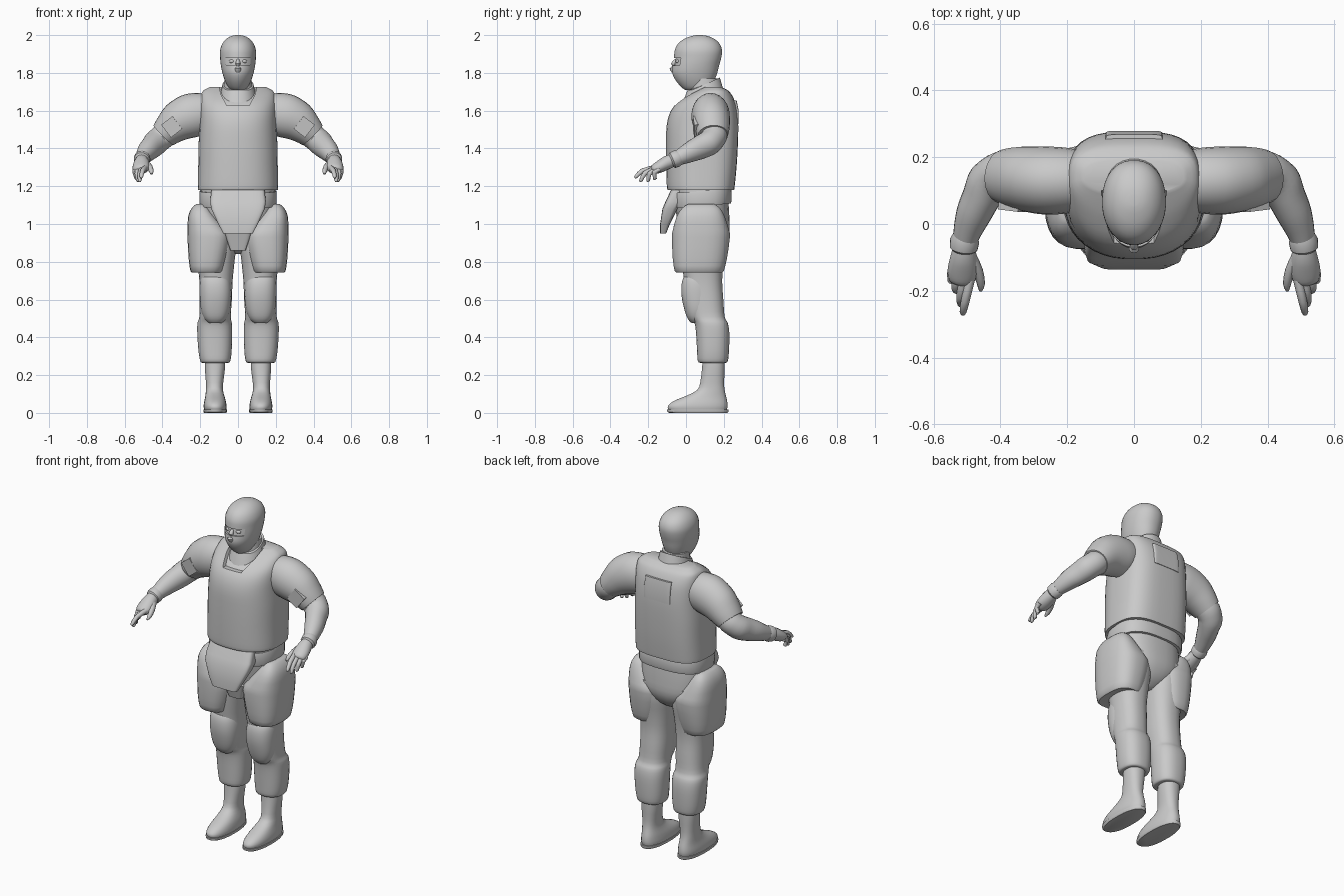
import bpy, bmesh, math
from mathutils import Vector

grey = bpy.data.materials.new("light_grey")
grey.diffuse_color = (0.59, 0.59, 0.59, 1)
N = 28


def finish(name, bm):
    bmesh.ops.recalc_face_normals(bm, faces=bm.faces)
    me = bpy.data.meshes.new(name)
    bm.to_mesh(me)
    bm.free()
    me.materials.append(grey)
    ob = bpy.data.objects.new(name, me)
    bpy.context.collection.objects.link(ob)
    return ob


def skin(rings, steps):
    """Join rings of points into a capped surface, with smooth in-between rings."""
    out = []
    last = len(rings) - 1
    for i in range(last):
        a, b, c, d = (rings[max(0, min(last, i + k))] for k in (-1, 0, 1, 2))
        for s in range(steps):
            t = s / steps
            out.append([q + ((r - p) * t + (p * 2 - q * 5 + r * 4 - w) * t * t
                        + (q * 3 - p - r * 3 + w) * t ** 3) * 0.5
                        for p, q, r, w in zip(a, b, c, d)])
    out.append(rings[-1])
    bm = bmesh.new()
    vs = [[bm.verts.new(p) for p in ring] for ring in out]
    n = len(vs[0])
    for r0, r1 in zip(vs, vs[1:]):
        for k in range(n):
            bm.faces.new((r0[k], r0[(k + 1) % n], r1[(k + 1) % n], r1[k]))
    bm.faces.new(vs[0])
    bm.faces.new(vs[-1])
    return bm


def stack(rows, front=2.2, back=2.2, side=1, steps=3, n=N):
    """Level rings, each row is z, x0, x1, y0, y1; front/back set the squareness."""
    rings = []
    for z, x0, x1, y0, y1 in rows:
        ring = []
        for k in range(n):
            a = 2 * math.pi * (k + 0.5) / n
            c, s = math.cos(a), math.sin(a)
            e = 2 / (front if s < 0 else back)
            x = (x0 + x1) / 2 + (x1 - x0) / 2 * math.copysign(abs(c) ** e, c)
            y = (y0 + y1) / 2 + (y1 - y0) / 2 * math.copysign(abs(s) ** e, s)
            ring.append(Vector((x * side, y, z)))
        rings.append(ring)
    return skin(rings, steps)


def tube(path, side=1, steps=3, n=16):
    """Rings along a path, each point is x, y, z, width radius, height radius."""
    pts = [Vector(p[:3]) for p in path]
    rings = []
    for i, p in enumerate(path):
        t = (pts[min(i + 1, len(pts) - 1)] - pts[max(i - 1, 0)]).normalized()
        u = t.cross(Vector((0, 0, 1))).normalized()
        v = u.cross(t)
        ring = []
        for k in range(n):
            a = 2 * math.pi * k / n
            q = pts[i] + u * math.cos(a) * p[3] + v * math.sin(a) * p[4]
            ring.append(Vector((q.x * side, q.y, q.z)))
        rings.append(ring)
    return skin(rings, steps)


def sym(rows):
    return [(z, -x, x, y0, y1) for z, x, y0, y1 in rows]


def ball(name, loc, size):
    bm = bmesh.new()
    bmesh.ops.create_uvsphere(bm, u_segments=16, v_segments=10, radius=1)
    for v in bm.verts:
        v.co = Vector(loc) + Vector(size) * v.co
    return finish(name, bm)


# Masked head with a sunken eye opening
bm = stack(sym([
    (1.71, .035, -.005, .10), (1.725, .052, -.025, .13), (1.76, .07, -.055, .15),
    (1.80, .083, -.073, .166), (1.84, .091, -.070, .176), (1.88, .095, -.064, .187),
    (1.92, .095, -.060, .191), (1.955, .083, -.042, .178), (1.98, .062, -.010, .15),
    (1.995, .036, .03, .115), (2.0, .012, .055, .085)]), front=2, n=36)
slit = [f for f in bm.faces if 1.84 < f.calc_center_median().z < 1.88
        and f.calc_center_median().y < -.02 and abs(f.calc_center_median().x) < .07]
bmesh.ops.inset_region(bm, faces=slit, thickness=.004, depth=0)
for v in {v for f in slit for v in f.verts}:
    v.co.y += .010
finish("masked_head", bm)
finish("nose_cover", tube([(0, -.05, 1.87, .007, .008), (0, -.068, 1.845, .012, .012),
                           (0, -.075, 1.825, .015, .012), (0, -.06, 1.80, .012, .01)], n=12))

# Neck and collar
finish("neck", stack(sym([(1.58, .085, .01, .19), (1.68, .078, .015, .18), (1.77, .072, .03, .168)])))
bm = stack(sym([(1.64, .105, -.02, .215), (1.69, .092, -.005, .195), (1.73, .082, .008, .18)]), steps=2)
for v in bm.verts:                        # collar rises toward the nape
    v.co.z += max(-.02, (v.co.y - .08) * .45) * (v.co.z - 1.62) / .11
finish("collar", bm)

# Shirt under the vest, then the vest with a cut neckline
torso = [(1.18, .212, -.098, .255), (1.20, .213, -.102, .258), (1.30, .211, -.105, .268),
         (1.42, .209, -.106, .275), (1.52, .204, -.103, .277), (1.59, .203, -.085, .272),
         (1.64, .202, -.050, .262), (1.68, .197, .005, .245), (1.705, .185, .05, .225),
         (1.725, .150, .09, .19)]
finish("shirt", stack(sym([(z - .006, x - .02, a + .022, b - .02) for z, x, a, b in torso]), 2.3, 3))
vest = finish("vest", stack(sym(torso), 2.3, 3.2, n=40))
bm = bmesh.new()
outline = [(-.11, 1.80), (-.092, 1.69), (-.06, 1.628), (.06, 1.628), (.092, 1.69), (.11, 1.80)]
a = [bm.verts.new((x, -.3, z)) for x, z in outline]
b = [bm.verts.new((x, .10, z)) for x, z in outline]
bm.faces.new(a)
bm.faces.new(b)
for k in range(6):
    bm.faces.new((a[k], a[(k + 1) % 6], b[(k + 1) % 6], b[k]))
cutter = finish("neckline_cutter", bm)
cutter.hide_render = True
mod = vest.modifiers.new("neckline", 'BOOLEAN')
mod.object = cutter
mod.operation = 'DIFFERENCE'
mod.solver = 'EXACT'
bpy.context.view_layer.objects.active = vest
bpy.ops.object.modifier_apply(modifier=mod.name)
bpy.data.objects.remove(cutter)
finish("back_patch", stack(sym([(1.53, .085, .24, .279), (1.60, .085, .24, .279),
                                (1.655, .085, .21, .268)]), 8, 8, steps=1))

# Waist, belt and pelvis
finish("pelvis", stack(sym([(.84, .03, .05, .13), (.88, .10, .0, .19), (.95, .175, -.03, .228),
                            (1.04, .195, -.05, .23), (1.12, .197, -.065, .225),
                            (1.2, .195, -.075, .22)]), 2.3, 2.5))
bm = stack(sym([(1.105, .203, -.075, .238), (1.12, .206, -.08, .242), (1.17, .206, -.083, .242),
                (1.185, .203, -.08, .238)]), 2.4, 2.8, steps=1)
for v in bm.verts:                        # belt dips toward the front
    v.co.z += (v.co.y - .2) * .08
finish("belt", bm)
finish("groin_guard", stack(sym([(.95, .078, -.137, -.105), (1.0, .105, -.137, -.085),
                                 (1.08, .142, -.125, -.045), (1.12, .148, -.108, -.02),
                                 (1.19, .14, -.075, .02)]), 5, 5, steps=1))
finish("crotch_flap", stack(sym([(.86, .04, -.035, .0), (.95, .07, -.06, .0)]), 5, 5, steps=1))

for s, tag in ((1, "left"), (-1, "right")):
    # Trouser leg with baggy cuff
    finish("trouser_leg_" + tag, stack([
        (.265, .05, .19, .075, .21), (.275, .04, .20, .062, .222), (.33, .033, .21, .058, .228),
        (.42, .03, .216, .053, .23), (.475, .032, .215, .045, .222), (.51, .038, .205, .025, .205),
        (.60, .032, .203, .0, .198), (.70, .028, .205, -.01, .192), (.80, .018, .215, -.025, .20),
        (.90, .008, .22, -.035, .215), (1.0, .015, .21, -.03, .215)], 2.4, 2.4, s))
    finish("knee_pad_" + tag, stack([
        (.475, .085, .155, .03, .10), (.50, .06, .18, .008, .12), (.55, .042, .197, -.010, .14),
        (.62, .034, .203, -.024, .15), (.68, .037, .203, -.024, .15), (.72, .05, .195, -.012, .14),
        (.745, .075, .17, .01, .12)], 2.4, 2, s))
    # Thigh armour wrapping the outer side
    finish("thigh_guard_" + tag, stack([
        (.745, .085, .24, -.045, .19), (.75, .075, .252, -.06, .20), (.82, .055, .262, -.071, .218),
        (.93, .034, .268, -.075, .233), (.97, .055, .268, -.07, .228), (1.04, .115, .264, -.05, .205),
        (1.085, .15, .245, -.02, .18), (1.105, .17, .222, .01, .15)], 2.7, 2.6, s, 2))
    # Boot with a thin sole
    finish("boot_" + tag, stack([
        (.012, .062, .178, -.09, .215), (.03, .060, .182, -.098, .22), (.05, .062, .181, -.085, .22),
        (.07, .066, .177, -.05, .217), (.09, .072, .173, .0, .212), (.12, .079, .17, .058, .205),
        (.16, .078, .17, .075, .202), (.24, .068, .176, .085, .205), (.29, .068, .176, .088, .205)],
        2.3, 2.3, s, 2))
    finish("sole_" + tag, stack([(0, .062, .18, -.09, .22), (.006, .058, .184, -.10, .225),
                                 (.018, .058, .184, -.102, .225)], 2.3, 2.3, s, 1))

    # Short sleeve and forearm
    finish("sleeve_" + tag, tube([
        (.14, .13, 1.60, .085, .09), (.20, .13, 1.585, .098, .112), (.26, .13, 1.57, .102, .117),
        (.32, .135, 1.54, .098, .106), (.365, .14, 1.50, .09, .087), (.395, .143, 1.47, .08, .074)],
        s, n=24))
    finish("forearm_" + tag, tube([
        (.35, .14, 1.505, .07, .07), (.40, .146, 1.462, .071, .068), (.434, .125, 1.432, .066, .067),
        (.457, .08, 1.408, .058, .064), (.480, .03, 1.385, .053, .056), (.498, -.02, 1.360, .043, .045),
        (.508, -.06, 1.342, .034, .036)], s, n=20))
    # Sleeve pocket, turned along the arm
    bm = bmesh.new()
    bmesh.ops.create_cube(bm, size=1)
    d, up = Vector((.79, .10, -.61)), Vector((.61, 0, .79))
    out = d.cross(up)
    if out.y > 0:
        out = -out
    for v in bm.verts:
        p = Vector((.35, .055, 1.515)) + d * v.co.x * .075 + up * v.co.y * .085 + out * v.co.z * .03
        v.co = (p.x * s, p.y, p.z)
    finish("sleeve_pocket_" + tag, bm)
    # Glove: cuff, palm, fingers and thumb
    finish("glove_cuff_" + tag, tube([(.504, -.035, 1.352, .038, .040), (.507, -.05, 1.346, .044, .045),
                                      (.510, -.072, 1.337, .042, .043), (.511, -.08, 1.334, .032, .034)],
                                     s, 1, 20))
    finish("palm_" + tag, tube([(.508, -.06, 1.342, .03, .034), (.510, -.10, 1.325, .040, .036),
                                (.513, -.14, 1.303, .045, .032), (.516, -.17, 1.288, .038, .025),
                                (.517, -.18, 1.284, .02, .015)], s))
    for k, (kx, ky, kz, tx, ty, tz) in enumerate((
            (.490, -.165, 1.298, .512, -.272, 1.245), (.510, -.165, 1.292, .520, -.246, 1.225),
            (.530, -.155, 1.288, .530, -.208, 1.225), (.545, -.140, 1.290, .538, -.172, 1.235))):
        mx, my, mz = (kx + tx) / 2 + .004, (ky + ty) / 2 - .012, (kz + tz) / 2 + .010
        finish(f"finger_{k + 1}_{tag}", tube([
            (kx, ky, kz, .014, .015), (mx, my, mz, .013, .013), (tx, ty + .008, tz + .006, .010, .010),
            (tx, ty, tz, .004, .004)], s, 2, 10))
    finish("thumb_" + tag, tube([(.490, -.10, 1.322, .02, .022), (.468, -.14, 1.300, .016, .018),
                                 (.458, -.18, 1.278, .012, .013), (.459, -.20, 1.265, .005, .005)],
                                s, 2, 10))
    # Eye inside the mask opening
    ball("eye_" + tag, (.032 * s, -.043, 1.861), (.016, .012, .010))

bpy.ops.object.select_all(action='SELECT')
bpy.context.view_layer.objects.active = vest
bpy.ops.object.shade_smooth_by_angle(angle=math.radians(40))
